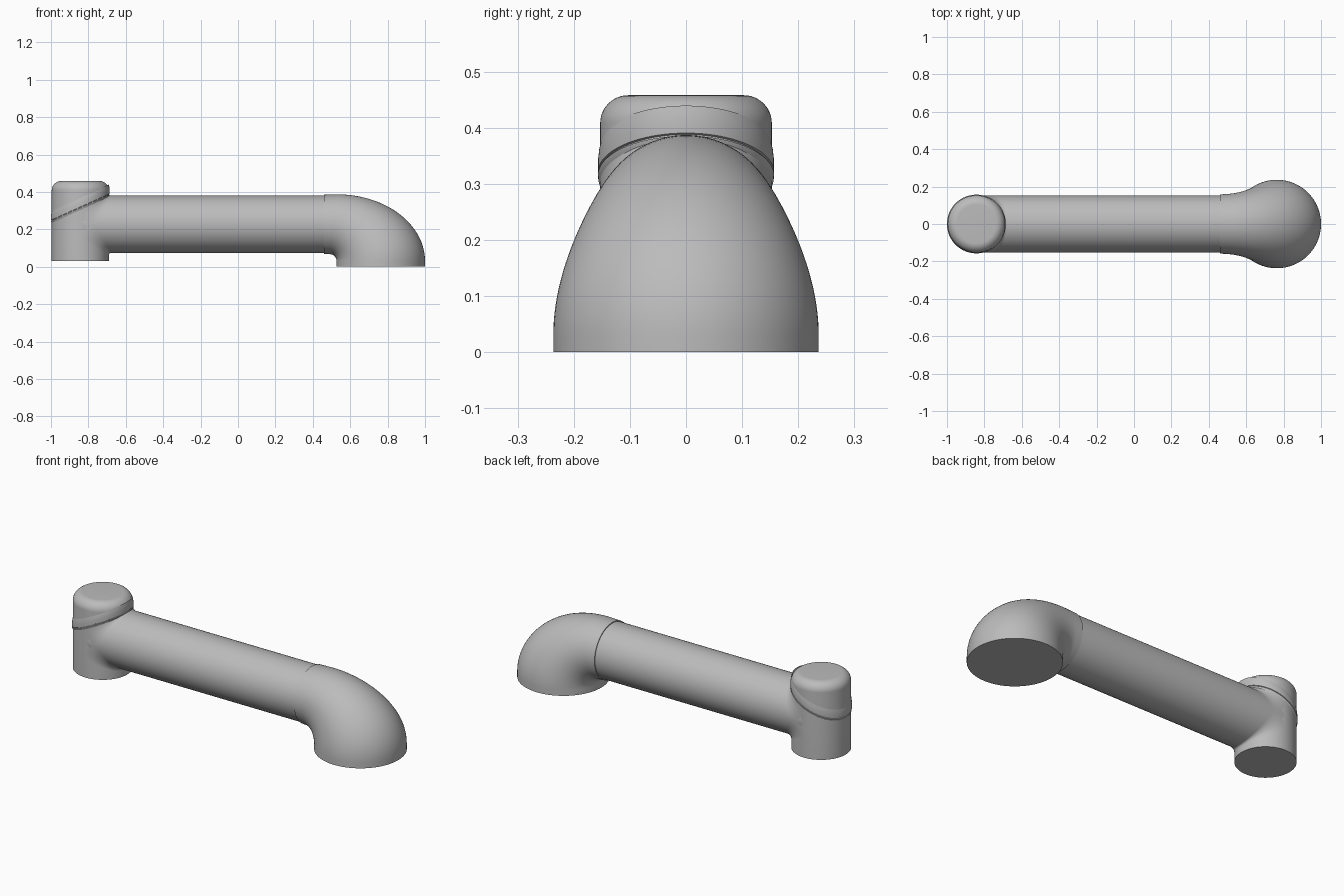
import bpy
import bmesh
from math import sin, cos, pi, radians
from mathutils import Vector

cube = bpy.data.objects.get("Cube")
if cube:
    bpy.data.objects.remove(cube)

grey = bpy.data.materials.new("satin grey")
grey.use_nodes = True
colour = (0.5, 0.5, 0.5, 1)
grey.diffuse_color = colour
grey.node_tree.nodes["Principled BSDF"].inputs["Base Color"].default_value = colour

SIDES = 96
R = 0.153          # radius of tube and joint
JOINT_X = -0.843   # joint axis
TUBE_Z = 0.227     # tube axis


def loft(name, rings, closed=True, caps=True, angle=35):
    """Skin a list of equally long point rings and shade the result."""
    bm = bmesh.new()
    rows = [[bm.verts.new(p) for p in ring] for ring in rings]
    n = len(rows[0])
    for a, b in zip(rows, rows[1:]):
        for i in range(n if closed else n - 1):
            j = (i + 1) % n
            bm.faces.new((a[i], a[j], b[j], b[i]))
    if caps:
        bm.faces.new(rows[0])
        bm.faces.new(rows[-1])
    bmesh.ops.recalc_face_normals(bm, faces=bm.faces)
    mesh = bpy.data.meshes.new(name)
    bm.to_mesh(mesh)
    bm.free()
    obj = bpy.data.objects.new(name, mesh)
    bpy.context.collection.objects.link(obj)
    mesh.materials.append(grey)
    bpy.ops.object.select_all(action='DESELECT')
    obj.select_set(True)
    bpy.context.view_layer.objects.active = obj
    bpy.ops.object.shade_smooth_by_angle(angle=radians(angle))
    return obj


def circle(centre, u, v):
    """Ring of points round a centre, spanned by two half-axes."""
    steps = [2 * pi * i / SIDES for i in range(SIDES)]
    return [Vector(centre) + Vector(u) * cos(t) + Vector(v) * sin(t) for t in steps]


def upright(radius, z, slope=0):
    return circle((JOINT_X, 0, z), (radius, 0, slope * radius), (0, radius, 0))


# Joint housing with a rounded top edge
TOP, ROUND = 0.458, 0.05
profile = [(R, 0.03)]
for i in range(13):
    a = pi / 2 * i / 12
    profile.append((R - ROUND + ROUND * cos(a), TOP - ROUND + ROUND * sin(a)))
loft("joint_housing", [upright(r, z) for r, z in profile])

# Slanted rim with a thin groove round the housing
rim = [(0.151, -0.035), (0.156, -0.026), (0.157, -0.020), (0.153, -0.019),
       (0.153, -0.016), (0.157, -0.015), (0.157, 0.005), (0.155, 0.022),
       (0.152, 0.036)]
loft("slanted_rim", [upright(r, 0.335 + z, 0.45) for r, z in rim], caps=False)

# Straight tube
loft("arm_tube", [circle((x, 0, TUBE_Z), (0, R, 0), (0, 0, R)) for x in (JOINT_X, 0.47)])

# Soft fillets where the tube meets the housing, above and below
for name, side in (("upper_fillet", 1), ("lower_fillet", -1)):
    rows = []
    for k in range(13):
        a = pi / 2 * k / 12
        row = []
        for i in range(49):
            t = pi * i / 48
            corner = R * sin(t)
            r = 0.01 + 0.07 * (1 - sin(t))
            row.append((JOINT_X + corner + r * (1 - sin(a)), R * cos(t),
                        TUBE_Z + side * (corner + r * (1 - cos(a)))))
        rows.append(row)
    loft(name, rows, closed=False, caps=False, angle=60)

# Elbow swelling from the tube to the wide round foot
pairs = [((0.46, 0.385), (0.46, 0.069))]
for k in range(33):
    a = pi / 2 * k / 32
    pairs.append(((0.53 + 0.47 * sin(a), 0.03 + 0.357 * cos(a)),
                  (0.49 + 0.037 * sin(a), 0.03 + 0.037 * cos(a))))
pairs.append(((1.0, 0), (0.527, 0)))
rings = []
for outer, inner in pairs:
    o = Vector((outer[0], 0, outer[1]))
    n = Vector((inner[0], 0, inner[1]))
    half = (o - n) / 2
    rings.append(circle((o + n) / 2, half, (0, half.length, 0)))
loft("elbow", rings)
